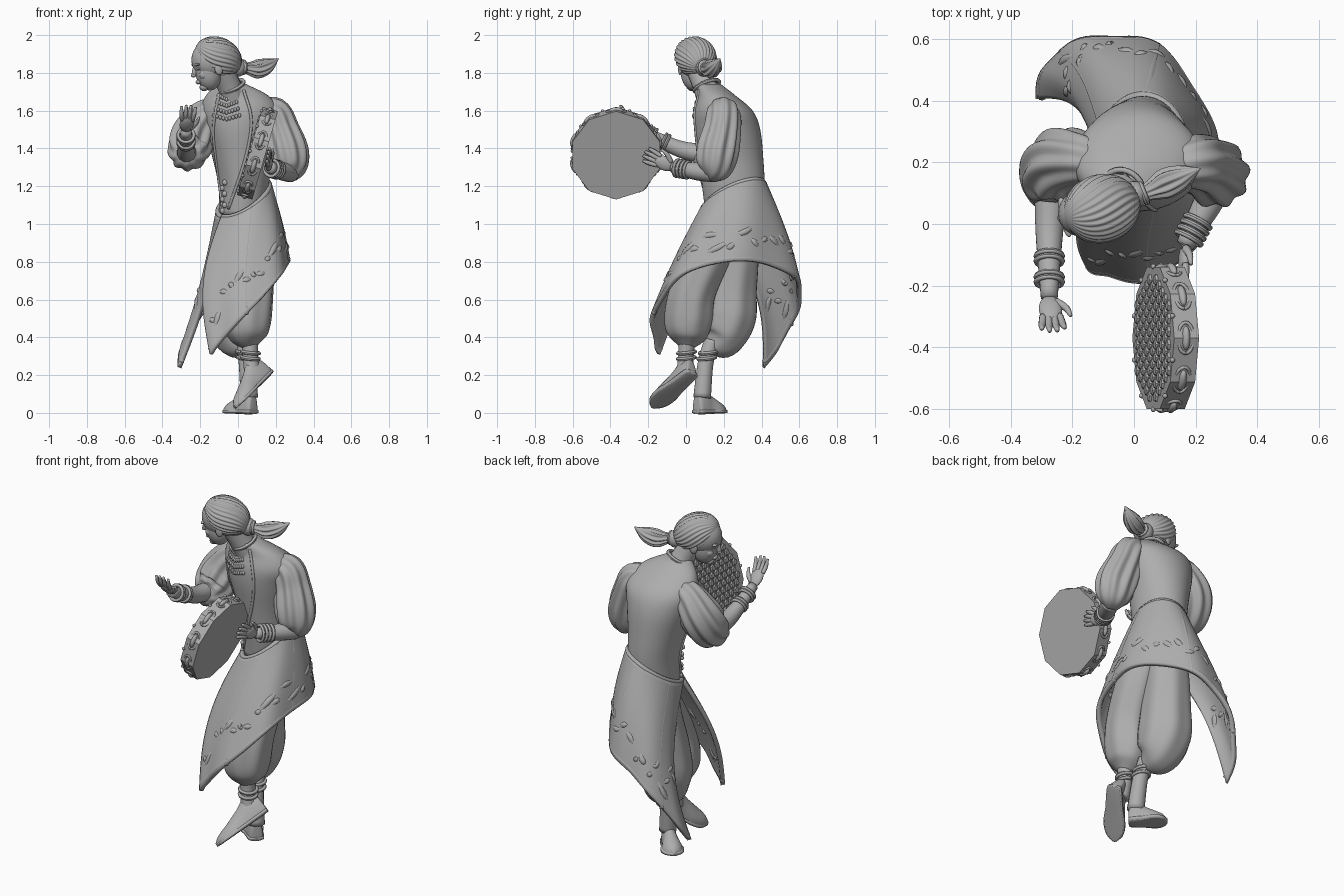
import bpy, bmesh, math, random
from mathutils import Vector, Matrix

cube = bpy.data.objects.get("Cube")
if cube:
    bpy.data.objects.remove(cube)
random.seed(4)
V = Vector
TAU = 2 * math.pi

mat = bpy.data.materials.new("plain grey")
mat.use_nodes = True
GREY = (0.42, 0.42, 0.42, 1)
mat.diffuse_color = GREY
mat.node_tree.nodes["Principled BSDF"].inputs["Base Color"].default_value = GREY


def finish(name, bm, smooth=True):
    bmesh.ops.recalc_face_normals(bm, faces=bm.faces)
    me = bpy.data.meshes.new(name)
    bm.to_mesh(me)
    bm.free()
    if smooth:
        me.shade_smooth()
    me.materials.append(mat)
    ob = bpy.data.objects.new(name, me)
    bpy.context.collection.objects.link(ob)
    return ob


def spline(pts, t):
    """Smooth curve through points of any dimension, t in 0..1."""
    p = [V(q) for q in pts]
    x = min(max(t, 0), 1) * (len(p) - 1)
    i = min(int(x), len(p) - 2)
    f = x - i
    b, c = p[i], p[i + 1]
    a = p[i - 1] if i else b * 2 - c
    d = p[i + 2] if i + 2 < len(p) else c * 2 - b
    return (b * 2 + (c - a) * f + (a * 2 - b * 5 + c * 4 - d) * f**2
            + (b * 3 - a - c * 3 + d) * f**3) * 0.5


def grid(name, f, nu, nv, closed=True):
    bm = bmesh.new()
    n = nu if closed else nu + 1
    rows = [[bm.verts.new(f(i / nu, j / nv)) for i in range(n)] for j in range(nv + 1)]
    for r, s in zip(rows, rows[1:]):
        for i in range(nu):
            k = (i + 1) % n
            bm.faces.new((r[i], r[k], s[k], s[i]))
    if closed:
        bm.faces.new(rows[0])
        bm.faces.new(rows[-1])
    return finish(name, bm)


def tube(name, pts, nu=12, nv=16, folds=0, depth=0.0):
    """Round limb through (x, y, z, radius) points, optionally pleated."""
    s = [spline(pts, j / nv) for j in range(nv + 1)]
    c = [q.xyz for q in s]
    frames, n = [], None
    for j in range(nv + 1):
        t = (c[min(j + 1, nv)] - c[max(j - 1, 0)]).normalized()
        n = t.orthogonal() if n is None else n - t * n.dot(t)
        n.normalize()
        frames.append((n.copy(), t.cross(n)))

    def f(u, v):
        j = round(v * nv)
        a = u * TAU
        r = max(s[j].w, 0.001) * (1 + depth * math.sin(math.pi * v) * math.cos(folds * a))
        return c[j] + (frames[j][0] * math.cos(a) + frames[j][1] * math.sin(a)) * r
    return grid(name, f, nu, nv)


def axes(x, z):
    """Rotation whose local x follows x and whose z leans to z."""
    x = V(x).normalized()
    z = V(z)
    z = (z - x * z.dot(x)).normalized()
    return Matrix((x, z.cross(x), z)).transposed()


def ball(name, loc, size, rot=Matrix.Identity(3), seg=20):
    bm = bmesh.new()
    m = Matrix.Translation(loc) @ rot.to_4x4() @ Matrix.Diagonal((*size, 1))
    bmesh.ops.create_uvsphere(bm, u_segments=seg, v_segments=seg // 2, radius=1, matrix=m)
    return finish(name, bm)


def ring(name, loc, axis, R, r):
    rot = V(axis).to_track_quat("Z", "Y").to_matrix()

    def f(u, v):
        a, b = u * TAU, v * TAU
        w = R + r * math.cos(b)
        return V(loc) + rot @ V((w * math.cos(a), w * math.sin(a), r * math.sin(b)))
    return grid(name, f, 28, 8)


# Torso: rings of (centre x, centre y, z, half width, half depth)
TORSO = [(.02, .25, 1.04, .12, .145), (.03, .25, 1.2, .134, .165), (.02, .237, 1.35, .155, .172),
         (.012, .218, 1.5, .19, .175), (.012, .198, 1.6, .208, .155), (-.005, .162, 1.68, .165, .1),
         (-.03, .12, 1.74, .075, .065)]


def torso(u, v):
    x, y, z, w, d = spline(TORSO, v)
    return V((x + w * math.cos(u * TAU), y + d * math.sin(u * TAU), z))


def chest(x, z):
    """Point on the front of the torso."""
    v = min((i / 200 for i in range(201)), key=lambda i: abs(spline(TORSO, i)[2] - z))
    cx, cy, _, w, d = spline(TORSO, v)
    k = max(-.98, min(.98, (x - cx) / w))
    return V((cx + k * w, cy - d * math.sqrt(1 - k * k), z))


grid("vest", torso, 48, 30)
for edge in ([(.03, 1.71), (.07, 1.55), (.04, 1.35), (-.05, 1.08)],
             [(-.1, 1.69), (-.13, 1.5), (-.11, 1.3), (-.08, 1.07)]):
    pts = [chest(*spline(edge, i / 12)) for i in range(13)]
    tube("vest_trim", [(*p, .008) for p in pts], 8, 36)
for row in range(4):
    for i in range(-4, 5):
        p = chest(-.06 + i * (.011 + row * .002), 1.66 - row * .035 + abs(i) * .005)
        ball("necklace_bead", p, (.009, .009, .012), seg=8)
for i in range(6):
    ball("waist_charm", chest(-.08 + .012 * (i % 2), 1.07 + i * .03), (.018, .012, .016), seg=10)
tube("neck", [(-.02, .13, 1.66, .075), (-.05, .095, 1.74, .064), (-.09, .06, 1.83, .064)])
ring("collar", (-.035, .11, 1.73), (-.35, -.35, .9), .07, .01)

# Skirt: lofted from the sloping waist to the swept hem, open on the right
HEM = [(-.31, .41, .24), (-.285, .51, .37), (-.2, .578, .51), (-.08, .605, .63), (.08, .568, .72),
       (.205, .41, .79), (.265, .22, .8), (.23, .0, .74), (.13, -.13, .61), (.02, -.175, .5),
       (-.09, -.165, .38), (-.14, -.14, .31)]


def waist(t):
    a = math.radians(215) - t * TAU
    return V((.03 + .136 * math.cos(a), .25 + .166 * math.sin(a),
              1.135 - .1 * math.cos(a - math.radians(225))))


def skirt(t, v):
    p = waist(t).lerp(spline(HEM, t), v)
    out = V((p.x - .02, p.y - .22, 0)).normalized()
    arch = math.sin(math.pi * v)
    flare = V((.04 * (1 - t)**6 - .06 * t**6, .085 * (1 - t)**6, 0)) * arch
    return p + out * (.012 * arch + .006 * v * math.sin(t * 40)) + flare


cloth = grid("skirt", skirt, 90, 30, closed=False)
mod = cloth.modifiers.new("thickness", "SOLIDIFY")
mod.thickness = .024
mod.offset = 0
tube("belt", [(*waist(i / 24), .014) for i in range(25)], 8, 72)
tube("hem_trim", [(*skirt(i / 30, .965), .014) for i in range(31)], 8, 90)
for t in (.15, .36, .58, .8):
    tube("skirt_seam", [(*skirt(t, i / 8), .014) for i in range(9)], 6, 24)
for i in range(30):
    t, v = .05 + .9 * i / 29, random.uniform(.6, .84)
    dt, dv = random.choice((-1, 1)) * random.uniform(.012, .035), random.uniform(.02, .06)
    bend = random.uniform(-.04, .04)
    leaf = []
    for k in range(7):
        q, arch = k / 3 - 1, math.sin(math.pi * k / 6)
        leaf.append((*skirt(min(.99, max(.01, t + dt * q)), v + dv * q + bend * arch), .006 + .014 * arch))
    tube("skirt_leaf", leaf, 8, 12)

# Trousers and ankles
tube("left_trouser", [(.06, .22, 1.05, .105), (.08, .13, .85, .115), (.068, .04, .65, .12),
                      (.05, .015, .5, .127), (.055, .01, .405, .103), (.065, .005, .345, .035)], 40, 30, 7, .035)
tube("right_trouser", [(0, .26, 1.05, .105), (-.01, .265, .85, .12), (-.025, .24, .65, .135),
                       (-.025, .226, .5, .143), (.0, .185, .385, .112), (.035, .13, .33, .035)], 40, 30, 7, .035)
tube("left_ankle", [(.065, .005, .38, .045), (.065, .0, .3, .042), (.08, -.01, .19, .046)])
tube("right_ankle", [(.03, .14, .38, .045), (.045, .105, .27, .043), (.06, .085, .08, .048)])


def shoe(name, heel, toe, up):
    heel, d = V(heel), V(toe) - V(heel)
    L = d.length
    rot = axes(d, up)
    # length along the foot, half width, height
    prof = [(-.03, .012, .05), (.0, .034, .11), (.2, .042, .13), (.42, .046, .1),
            (.7, .058, .068), (.92, .044, .046), (1.05, .008, .02)]

    def f(u, v):
        x, w, h = spline(prof, v)
        a = u * TAU
        return heel + rot @ V((x * L, w * math.cos(a), h * max(0.06 * math.sin(a), math.sin(a))))
    grid(name, f, 28, 24)

    def sole(u, v):
        x, w, h = spline(prof, 1 - abs(2 * u - 1))
        return heel + rot @ V((x * L, (w + .005) * (1 if u < .5 else -1), .016 * v))
    grid(name + "_sole", sole, 40, 1)


shoe("left_shoe", (.168, .03, .205), (.0, -.17, .035), (-.58, 0, .77))
shoe("right_shoe", (.08, .06, 0), (-.06, .195, 0), (0, 0, 1))
for x, y, z in ((.065, .002, .29), (.066, .003, .32), (.043, .11, .29), (.04, .118, .32)):
    ring("anklet", (x, y, z), (.1, -.1, 1), .046, .01)

# Arms: pleated sleeves, forearms, bracelets
tube("left_sleeve", [(.13, .19, 1.6, .06), (.19, .197, 1.585, .086), (.225, .19, 1.5, .094),
                     (.262, .165, 1.38, .106), (.272, .15, 1.29, .088), (.265, .125, 1.235, .03)], 72, 28, 9, .09)
tube("right_sleeve", [(-.11, .2, 1.6, .06), (-.17, .21, 1.575, .086), (-.232, .2, 1.48, .11),
                      (-.26, .15, 1.395, .108), (-.268, .085, 1.365, .08), (-.27, .04, 1.37, .03)], 72, 28, 9, .09)
tube("left_forearm", [(.28, .14, 1.27, .05), (.23, .05, 1.28, .047), (.165, -.07, 1.3, .03)])
ELBOW, WRIST = V((-.275, -.04, 1.4)), V((-.275, -.24, 1.495))
tube("right_forearm", [(-.27, .1, 1.37, .055), (*ELBOW, .045), (*WRIST, .028)])
for k in (.35, .5, .65, .8):
    ring("left_bracelet", V((.23, .05, 1.28)).lerp(V((.165, -.07, 1.3)), k), (-.065, -.12, .02), .044, .009)
for k in (.32, .4, .66, .74):
    ring("right_bracelet", ELBOW.lerp(WRIST, k), WRIST - ELBOW, .042, .009)


def hand(name, wrist, d, normal, thumb, curl):
    rot = axes(d, normal)
    w = V(wrist)
    at = lambda x, y, z, r: (*(w + rot @ V((x, y, z))), r)
    ball(name + "_palm", w + rot @ V((.05, 0, 0)), (.058, .038, .019), rot)
    for i in range(4):
        s = i - 1.5
        k = 1 - .12 * abs(s)
        tube(name + "_finger", [at(.08, s * .018, 0, .012), at(.08 + .05 * k, s * .022, curl * .25, .012),
                                at(.08 + .095 * k, s * .025, curl, .007)], 8, 8)
    tube(name + "_thumb", [at(.02, thumb * .02, 0, .015), at(.055, thumb * .05, .008, .012),
                           at(.095, thumb * .062, .012, .006)], 8, 8)


hand("left_hand", (.165, -.07, 1.3), (-.03, -.88, .42), (1, 0, -.2), -1, 0)
hand("right_hand", WRIST, (.08, -.73, .68), (0, .75, .65), 1, .025)

# Tambourine: ten-sided drum with scaled skin and jingles
DISC = axes((0, 1, 0), (.96, 0, -.28))
HUB = V((.103, -.37, 1.375))
HALF = .042


def prism(name, loc, r, depth, sides, r2):
    bm = bmesh.new()
    m = Matrix.Translation(loc) @ DISC.to_4x4()
    bmesh.ops.create_cone(bm, cap_ends=True, segments=sides, radius1=r, radius2=r2, depth=depth, matrix=m)
    return finish(name, bm, False)


prism("tambourine_drum", HUB, .243, 2 * HALF, 10, .243)
for i in range(-6, 7):
    for j in range(-6, 7):
        x, y = (i + (j % 2) / 2) * .042, j * .036
        if math.hypot(x, y) < .21:
            prism("skin_scale", HUB + DISC @ V((x, y, -HALF - .002)), .015, .01, 6, .023)
for i in range(10):
    a = TAU * (i + .5) / 10
    n, t = V((math.cos(a), math.sin(a), 0)), V((-math.sin(a), math.cos(a), 0))
    rot = axes(DISC @ t, DISC @ n)
    ball("jingle", HUB + DISC @ (n * .234), (.04, .014, .018), rot, 16)
    rim = [(*(HUB + DISC @ (n * .231 + t * .05 * math.cos(k * TAU / 12)
              + V((0, 0, .026 * math.sin(k * TAU / 12))))), .006) for k in range(13)]
    tube("jingle_slot", rim, 6, 24)
    b = TAU * i / 10
    ball("skin_knot", HUB + DISC @ V((.232 * math.cos(b), .232 * math.sin(b), -HALF)), (.009, .009, .009), seg=10)

# Head: turned to the right and down, hair combed back into a tail
HEAD = V((-.125, .045, 1.852))
FACE = axes((-.95, -.22, -.16), (0, 0, 1))


def feature(name, x, y, z, size, seg=20):
    return ball(name, HEAD + FACE @ V((x, y, z)), size, FACE, seg)


feature("skull", .015, 0, .02, (.105, .085, .105), 32)
feature("face", .04, 0, -.04, (.07, .066, .1), 32)
feature("chin", .074, 0, -.116, (.026, .028, .022))
feature("lips", .103, 0, -.085, (.013, .024, .012))
feature("nose_tip", .122, 0, -.046, (.014, .014, .011))
tube("nose", [(*(HEAD + FACE @ V((x, 0, z))), r) for x, z, r in
              ((.1, .008, .012), (.112, -.02, .013), (.12, -.045, .013))], 10, 8)
for s in (-1, 1):
    feature("brow", .102, s * .036, .008, (.013, .03, .008))
    feature("eye", .096, s * .034, -.014, (.01, .016, .007))
    feature("cheek", .076, s * .038, -.05, (.024, .02, .024))
    feature("ear", .0, s * .08, -.03, (.022, .01, .034))
COMB = axes((-.85, -.27, .42), (0, 0, 1))


def hair(u, v):
    a, b = u * TAU, math.pi * (.02 + .96 * v)
    r = math.sin(b) * (1 + .035 * math.cos(26 * a + 4 * math.sin(b * 2)))
    return V((-.105, .05, 1.885)) + COMB @ V((.132 * math.cos(b), .108 * r * math.cos(a), .1 * r * math.sin(a)))


grid("hair", hair, 156, 32)
ball("hair_knot", (.0, .095, 1.83), (.045, .045, .05))
ring("hair_tie", (.03, .1, 1.83), (1, .4, 0), .03, .011)
tube("ponytail", [(0, .09, 1.835, .03), (.045, .105, 1.825, .028), (.1, .13, 1.82, .044),
                  (.16, .155, 1.84, .036), (.215, .18, 1.875, .002)], 60, 20, 10, .14)
